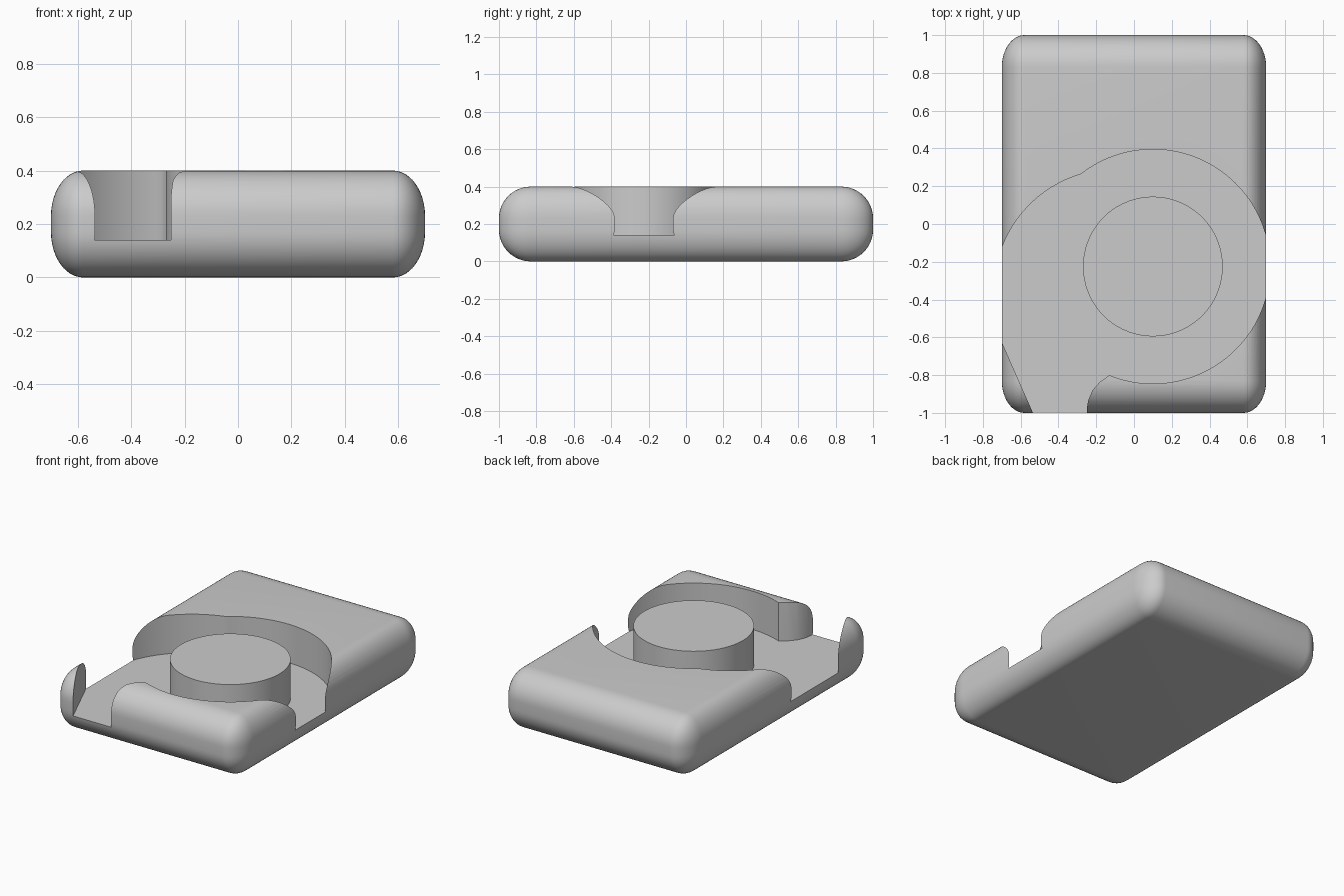
import bpy, bmesh
from math import cos, sin, radians

cube = bpy.data.objects.get("Cube")
if cube:
    bpy.data.objects.remove(cube, do_unlink=True)

FLOOR, TOP = 0.14, 0.4

grey = bpy.data.materials.new("light_grey")
grey.use_nodes = True
colour = (0.6, 0.6, 0.6, 1)
grey.diffuse_color = colour
grey.node_tree.nodes["Principled BSDF"].inputs["Base Color"].default_value = colour


def make_object(name, bm):
    bmesh.ops.recalc_face_normals(bm, faces=bm.faces)
    mesh = bpy.data.meshes.new(name)
    bm.to_mesh(mesh)
    bm.free()
    mesh.materials.append(grey)
    ob = bpy.data.objects.new(name, mesh)
    bpy.context.collection.objects.link(ob)
    return ob


def prism(name, outline, z0, z1):
    bm = bmesh.new()
    face = bm.faces.new([bm.verts.new((x, y, z0)) for x, y in outline])
    ext = bmesh.ops.extrude_face_region(bm, geom=[face])["geom"]
    verts = [v for v in ext if isinstance(v, bmesh.types.BMVert)]
    bmesh.ops.translate(bm, verts=verts, vec=(0, 0, z1 - z0))
    return make_object(name, bm)


def arc(cx, cy, r, start, end, steps):
    angles = [radians(start + (end - start) * i / steps) for i in range(steps + 1)]
    return [(cx + r * cos(a), cy + r * sin(a)) for a in angles]


def smooth(ob):
    bpy.ops.object.select_all(action="DESELECT")
    ob.select_set(True)
    bpy.context.view_layer.objects.active = ob
    bpy.ops.object.shade_smooth_by_angle(angle=radians(30))


# Rounded block: evenly bevelled, then squeezed across so its corners are elliptical
bm = bmesh.new()
bmesh.ops.create_cube(bm, size=2)
bmesh.ops.scale(bm, verts=bm.verts, vec=(0.99, 1, TOP / 2))
bmesh.ops.bevel(bm, geom=bm.edges[:], offset=0.17, segments=12, profile=0.5,
                affect="EDGES", clamp_overlap=True)
bmesh.ops.scale(bm, verts=bm.verts, vec=(0.7 / 0.99, 1, 1))
bmesh.ops.translate(bm, verts=bm.verts, vec=(0, 0, TOP / 2))
body = make_object("body", bm)

# Pocket outline: round recess, curved lip, front channel, side bulge
outline = arc(0.1, -0.225, 0.62, 127.5, -111.8, 96)
outline += [(-0.18, -0.835), (-0.22, -0.88), (-0.243, -0.935), (-0.25, -0.98), (-0.25, -1.1)]
outline += [(-0.491, -1.1), (-0.79, -0.42)]
outline += arc(-0.1, -0.35, 0.64, 180, 107, 32)
cutter = prism("pocket_cutter", outline, FLOOR, TOP + 0.2)
cutter.hide_render = True

cut = body.modifiers.new("pocket", "BOOLEAN")
cut.operation = "DIFFERENCE"
cut.solver = "EXACT"
cut.object = cutter
bpy.context.view_layer.update()
result = bpy.data.meshes.new_from_object(
    body.evaluated_get(bpy.context.evaluated_depsgraph_get()))
body.modifiers.clear()
body.data = result
bpy.data.objects.remove(cutter, do_unlink=True)
smooth(body)

# Round post in the middle of the recess
post = prism("center_post", arc(0.1, -0.225, 0.37, 0, 355, 71), FLOOR - 0.01, TOP)
smooth(post)
